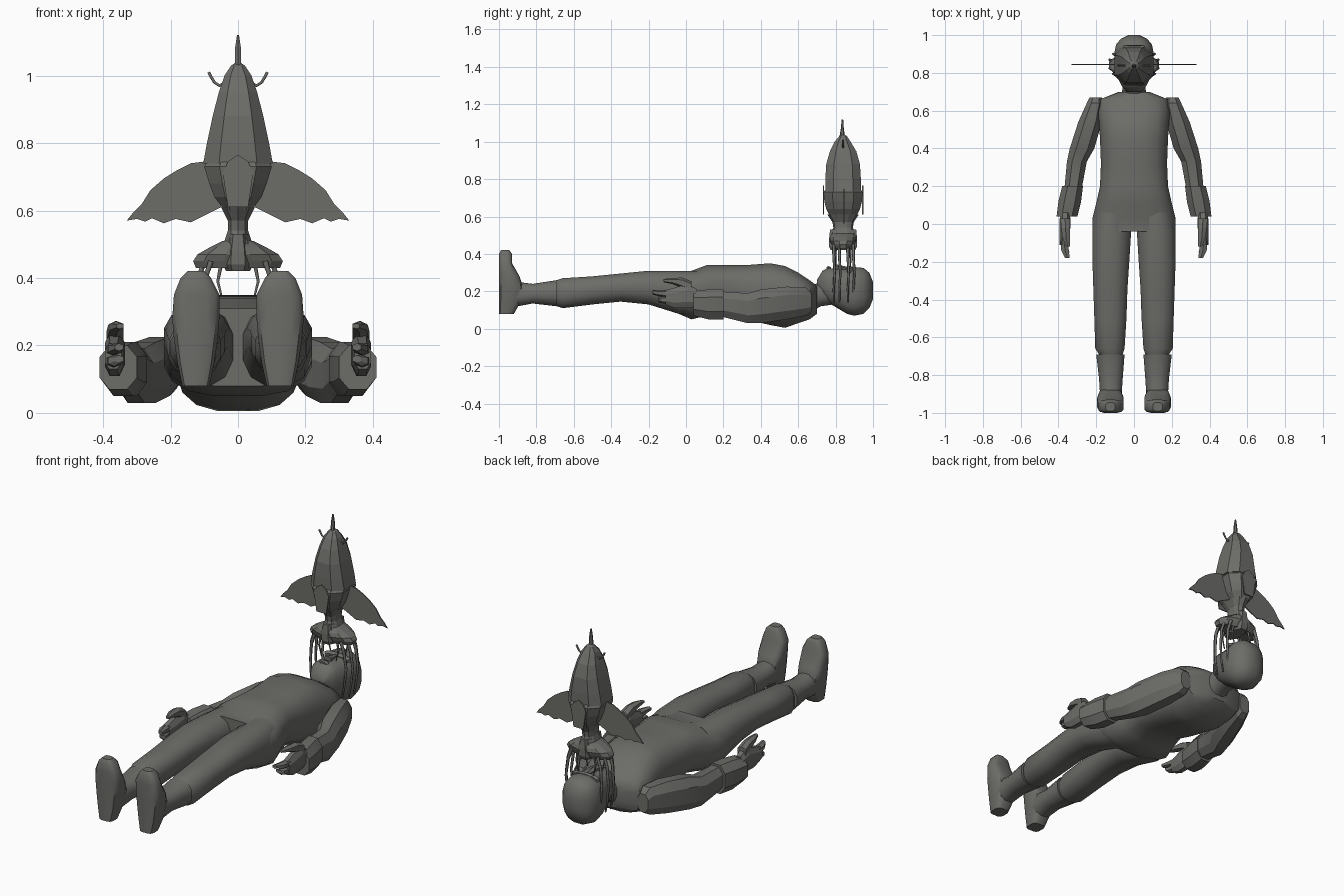
import bpy
import bmesh
from math import cos, sin, pi, radians
from mathutils import Vector

if "Cube" in bpy.data.objects:
    bpy.data.objects.remove(bpy.data.objects["Cube"], do_unlink=True)

grey = bpy.data.materials.new("stone_grey")
grey.use_nodes = True
grey.diffuse_color = (0.15, 0.15, 0.14, 1)
grey.node_tree.nodes["Principled BSDF"].inputs["Base Color"].default_value = grey.diffuse_color

SIDES = (("left", 1), ("right", -1))


def finish(name, bm, smooth=0):
    bmesh.ops.recalc_face_normals(bm, faces=bm.faces)
    mesh = bpy.data.meshes.new(name)
    bm.to_mesh(mesh)
    bm.free()
    mesh.materials.append(grey)
    obj = bpy.data.objects.new(name, mesh)
    bpy.context.collection.objects.link(obj)
    if smooth:
        bpy.ops.object.select_all(action="DESELECT")
        obj.select_set(True)
        bpy.context.view_layer.objects.active = obj
        bpy.ops.object.shade_smooth_by_angle(angle=radians(smooth))
    return obj


def loft(name, rows, axis="y", sides=16, power=2.4, mirror=1, smooth=40):
    """Skin rounded sections; a row is (position, x min, x max, other min, other max) in hundredths."""
    bm = bmesh.new()
    rings = []
    for row in rows:
        t, x0, x1, w0, w1 = (value / 100 for value in row)
        ring = []
        for k in range(sides):
            a = 2 * pi * (k + 0.5) / sides
            c, s = cos(a), sin(a)
            u = abs(c) ** (2 / power) * (1 if c > 0 else -1)
            v = abs(s) ** (2 / power) * (1 if s > 0 else -1)
            # stretch so the section really touches its limits
            grow = 1 / cos(pi / sides) ** (2 / power)
            x = mirror * ((x0 + x1) / 2 + u * grow * (x1 - x0) / 2)
            w = (w0 + w1) / 2 + v * grow * (w1 - w0) / 2
            ring.append(bm.verts.new((x, t, w) if axis == "y" else (x, w, t)))
        rings.append(ring)
    for low, high in zip(rings, rings[1:]):
        for k in range(sides):
            j = (k + 1) % sides
            bm.faces.new((low[k], low[j], high[j], high[k]))
    bm.faces.new(rings[0])
    bm.faces.new(rings[-1])
    return finish(name, bm, smooth)


def centred(rows):
    """Turn (position, half width, min, max) into full rows."""
    return [(t, -h, h, a, b) for t, h, a, b in rows]


def plate(name, outline, y, mirror=1, thickness=0.006):
    bm = bmesh.new()
    face = bm.faces.new([bm.verts.new((mirror * x / 100, y, z / 100)) for x, z in outline])
    solid = bmesh.ops.extrude_face_region(bm, geom=[face])
    moved = [v for v in solid["geom"] if isinstance(v, bmesh.types.BMVert)]
    bmesh.ops.translate(bm, verts=moved, vec=Vector((0, thickness, 0)))
    return finish(name, bm)


def tube(name, points, radius, mirror=1, tip=1):
    curve = bpy.data.curves.new(name, "CURVE")
    curve.dimensions = "3D"
    curve.bevel_depth = radius
    curve.bevel_resolution = 1
    curve.use_fill_caps = True
    spline = curve.splines.new("POLY")
    spline.points.add(len(points) - 1)
    for k, (p, (x, y, z)) in enumerate(zip(spline.points, points)):
        p.co = (mirror * x / 100, y / 100, z / 100, 1)
        p.radius = 1 + (tip - 1) * k / (len(points) - 1)
    curve.materials.append(grey)
    obj = bpy.data.objects.new(name, curve)
    bpy.context.collection.objects.link(obj)


# Lying figure: trunk, neck and head
loft("torso", centred([
    (-4, 22, 8, 31), (3, 22, 5, 31), (11, 20, 7, 34), (20, 18, 9, 34), (32, 17.5, 5, 34),
    (45, 18, 2, 35), (53, 18.5, 0.5, 33.5), (60, 19, 3, 30), (66, 18, 5, 26), (70, 8, 8, 23)]), power=2.8)
loft("neck", centred([(67, 7, 9, 23), (72, 6, 12, 25), (79, 6.5, 13, 27)]), sides=12)
loft("head", centred([
    (70, 4, 22, 26), (73, 6.5, 17, 31), (76, 8, 14, 32.5), (81, 9, 11, 32), (86, 10, 8, 32),
    (90, 10.5, 7, 33), (95, 9.5, 8, 32.5), (98, 7, 11, 30), (100, 3, 16, 25)]), power=2.6)
loft("nose", centred([(79, 2, 30, 34.5), (81, 1.5, 30, 34), (86, 0.8, 30, 33)]), sides=6, smooth=0)
loft("lips", centred([(75, 2, 30, 33), (76, 3, 30, 33.5), (77.5, 2, 30, 33)]), sides=8, smooth=0)
loft("brow", centred([(86, 7, 29, 32.5), (87.5, 8, 29, 33.5), (89, 7, 29, 33)]), sides=10, smooth=0)

for side, m in SIDES:
    # Legs and boots
    loft(side + "_leg", [
        (-69, 6, 18.5, 12, 26), (-66, 5, 20.5, 11, 27), (-50, 4, 21, 13, 28), (-35, 3.5, 21.5, 14.5, 29.5),
        (-20, 2.5, 22, 13, 31), (-4, 1.5, 22, 8, 31), (6, 2, 20, 8, 31)], sides=12, mirror=m)
    loft(side + "_boot_shaft", [
        (-95, 7, 18, 11, 26), (-90, 6.5, 18, 12, 25), (-82, 6, 18.5, 13.5, 24), (-69, 5, 20, 12, 26)],
        sides=12, mirror=m)
    loft(side + "_foot", [
        (8, 8.5, 16.5, -100, -92), (15, 7, 18, -100, -88), (22, 6, 19, -100, -87), (28, 5.5, 19.5, -100, -89),
        (35, 5.5, 19, -100, -93), (40, 8, 17, -100, -93), (42, 10, 15, -99, -94.5)],
        axis="z", sides=12, power=3.5, mirror=m)

    # Arms
    loft(side + "_upper_arm", [
        (67, 17, 23.5, 9, 19), (64, 16, 25, 7, 22), (54, 17, 29.5, 5, 22.5),
        (40, 21, 34, 3, 21), (33, 25, 35.5, 3, 19), (17, 28, 37, 7, 20)], sides=8, mirror=m, smooth=20)
    loft(side + "_cuff", [
        (20, 27, 38, 5, 21), (12, 28, 40, 5, 21), (4, 30, 41, 7, 20)], sides=8, mirror=m, smooth=20)

    # Hands: palm, two finger groups and a raised thumb
    loft(side + "_palm", [
        (6, 34, 39, 12, 21), (1, 33.5, 39.5, 11, 24), (-6, 34, 39.5, 11, 22), (-11, 34.5, 39.5, 13, 20.5)],
        sides=8, mirror=m, smooth=20)
    for finger, low, reach in (("upper", 17, -18), ("lower", 13.5, -15)):
        loft(side + "_" + finger + "_fingers", [
            (-9, 35, 39, low, low + 3.5), (-14, 34.5, 38.5, low + 0.5, low + 3.5),
            (reach, 34, 36.5, low + 1.5, low + 3.5)], sides=6, mirror=m, smooth=0)
    loft(side + "_thumb", [
        (3, 34, 39, 20, 25), (-2, 34, 38.5, 22, 27), (-7, 34, 38, 24, 27), (-12, 34, 36, 25, 26.5)],
        sides=6, mirror=m, smooth=0)

# Hovering creature: mantle, crest, lower petals and skirt
loft("mantle", centred([
    (74, 10.3, 74.5, 93.5), (80, 9.2, 74.5, 93.5), (88, 7.5, 75, 93), (95, 5.7, 77, 91),
    (100, 4, 79.5, 88), (103, 2, 82, 86), (104, 0.5, 83.5, 84.5)]),
    axis="z", sides=8, power=2.9, smooth=0)
loft("crest", centred([(101, 1, 82, 85), (108, 0.9, 83, 84.2), (112, 0.3, 83.2, 84)]),
     axis="z", sides=6, smooth=0)
loft("lower_body", centred([
    (60, 4, 77, 91), (64, 7, 75, 93), (68, 8.5, 74, 94), (73, 10, 73.5, 94.5), (75, 9, 75, 93)]),
    axis="z", sides=8, power=2.9, smooth=0)
loft("waist", centred([
    (48, 6, 77.5, 90.5), (51, 4, 77.5, 90.5), (54, 3, 79, 89), (57, 3, 78.5, 89.5), (61, 5, 76, 92)]),
    axis="z", sides=10, smooth=0)
loft("skirt", centred([
    (43, 12.5, 79, 89), (45, 13.3, 78, 90), (47, 12, 77, 91), (49, 8.5, 77, 91), (51, 4.5, 78, 90)]),
    axis="z", sides=12, power=2.2, smooth=0)
loft("skirt_lobe", centred([
    (42, 3.5, 77.5, 90.5), (44, 4.5, 76.5, 91.5), (48, 4, 76.5, 91.5), (53, 3, 77, 91)]),
    axis="z", sides=8, smooth=0)

petal = [(-3, 61), (3, 61), (4.5, 71), (3, 74.5), (0, 76.5), (-3, 74.5), (-4.5, 71)]
plate("front_petal", petal, 0.733)
plate("back_petal", petal, 0.942)

wing = [(5, 61), (6, 70), (10, 74.5), (14, 74), (18, 72), (22, 69.5), (26, 66), (28.5, 62), (31, 59.5),
        (33, 57), (30, 57.5), (27.5, 56.7), (25.5, 57.7), (22, 56.2), (18.5, 57.5),
        (14, 56.5), (10, 58.5)]
for side, m in SIDES:
    plate(side + "_wing", wing, 0.842, m)
    tube(side + "_antenna", [(3, 84, 98.5), (5.5, 84, 97), (7, 84, 98), (8.2, 84, 100), (8.7, 84, 101)],
         0.005, m)
    # Tentacles hang beside the face
    for k, y in enumerate((79, 82, 86.5, 89.5)):
        x = 12 if k in (1, 2) else 10
        tube(side + "_tentacle_" + str(k + 1),
             [(x - 2, y, 45), (x, y, 39), (x + 1, y + 0.5, 30), (x + 0.3, y, 21), (x - 1, y, 14)],
             0.009, m, tip=0.5)
    for k, y in enumerate((80, 88)):
        tube(side + "_feeler_" + str(k + 1), [(5, y, 44), (6, y, 39), (4.5, y, 33)], 0.007, m, tip=0.4)
